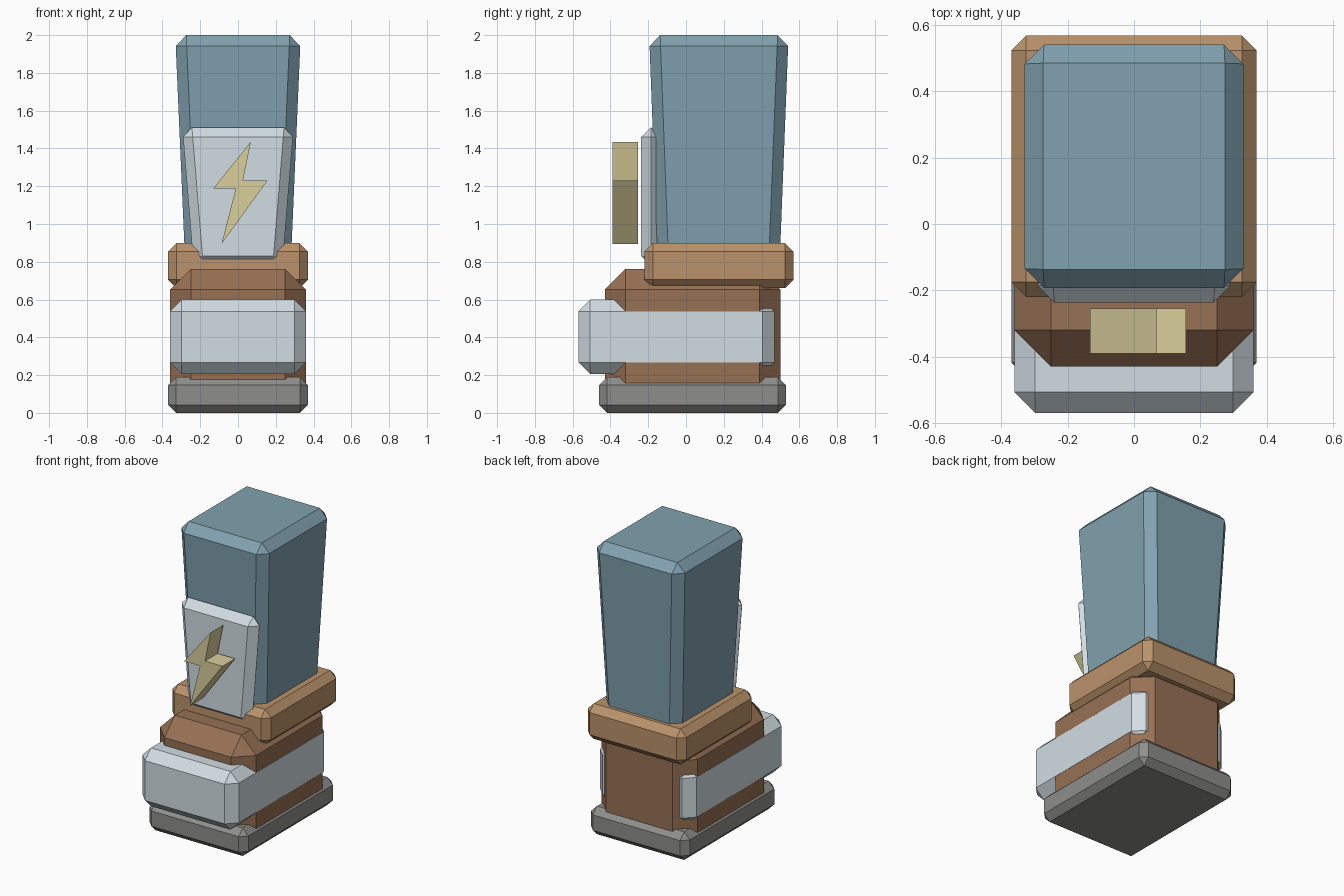
import bpy, bmesh

if "Cube" in bpy.data.objects:
    bpy.data.objects.remove(bpy.data.objects["Cube"])

def paint(obj, rgb):
    mat = bpy.data.materials.new(obj.name + "_colour")
    mat.diffuse_color = (*rgb, 1)
    mat.use_nodes = True
    mat.node_tree.nodes["Principled BSDF"].inputs["Base Color"].default_value = mat.diffuse_color
    obj.data.materials.append(mat)

def make_object(name, bm, rgb):
    bmesh.ops.recalc_face_normals(bm, faces=bm.faces[:])
    mesh = bpy.data.meshes.new(name)
    bm.to_mesh(mesh)
    bm.free()
    obj = bpy.data.objects.new(name, mesh)
    bpy.context.collection.objects.link(obj)
    paint(obj, rgb)
    return obj

def chamfered_box(name, half_x, y, z, bevel, rgb, foot_x=None, foot_y=None):
    """Box with every edge chamfered; foot_x / foot_y give a tapered bottom."""
    foot_x = foot_x or half_x
    foot_y = foot_y or y
    bm = bmesh.new()
    bmesh.ops.create_cube(bm, size=2)
    for v in bm.verts:
        top = v.co.z > 0
        hx, ys = (half_x, y) if top else (foot_x, foot_y)
        v.co = (hx * v.co.x, ys[v.co.y > 0], z[top])
    bmesh.ops.bevel(bm, geom=bm.edges[:], offset=bevel, offset_type='OFFSET',
                    segments=1, profile=0.5, affect='EDGES')
    return make_object(name, bm, rgb)

BLUE = (0.22, 0.36, 0.43)
PALE = (0.64, 0.72, 0.76)
BROWN = (0.31, 0.165, 0.09)
TAN = (0.49, 0.29, 0.145)
GREY = (0.27, 0.27, 0.26)
YELLOW = (0.70, 0.62, 0.33)

# Foot, lower body and the band around it
chamfered_box("base", 0.37, (-0.46, 0.53), (0.0, 0.19), 0.043, GREY)
chamfered_box("lower_body", 0.36, (-0.43, 0.50), (0.04, 0.763), 0.11, BROWN)
chamfered_box("band", 0.361, (-0.57, 0.468), (0.205, 0.60), 0.063, PALE)

# Collar and the tapered tank standing in it
chamfered_box("collar", 0.37, (-0.22, 0.568), (0.66, 0.90), 0.045, TAN)
chamfered_box("tank", 0.332, (-0.195, 0.543), (0.80, 2.0), 0.058, BLUE,
              foot_x=0.28, foot_y=(-0.15, 0.496))

# Front sign plate
chamfered_box("sign_plate", 0.295, (-0.237, -0.133), (0.78, 1.512), 0.051, PALE,
              foot_x=0.235)

# Lightning bolt floating in front of the plate
profile = [(0.068, 1.435), (0.026, 1.23), (0.157, 1.23),
           (-0.087, 0.895), (-0.012, 1.187), (-0.132, 1.187)]
bm = bmesh.new()
face = bm.faces.new([bm.verts.new((x, -0.39, z)) for x, z in profile])
out = bmesh.ops.extrude_face_region(bm, geom=[face], use_keep_orig=True)
bmesh.ops.translate(bm, vec=(0, 0.135, 0),
                    verts=[g for g in out["geom"] if isinstance(g, bmesh.types.BMVert)])
make_object("lightning_bolt", bm, YELLOW)
